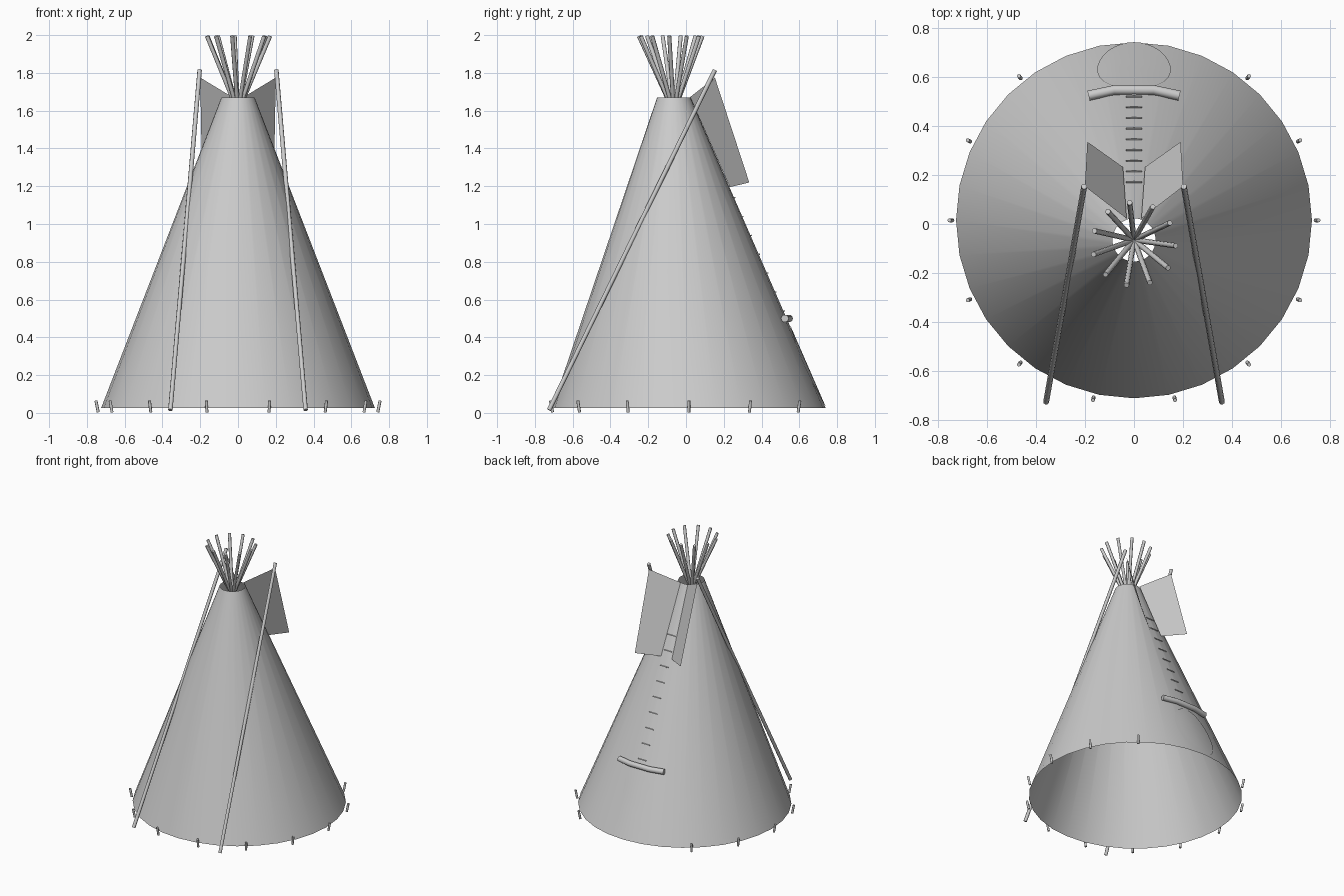
import bpy, bmesh
from math import sin, cos, pi, radians, sqrt
from mathutils import Vector

if "Cube" in bpy.data.objects:
    bpy.data.objects.remove(bpy.data.objects["Cube"])

Z0, Z1 = 0.025, 1.67          # canvas hem and smoke hole heights
R0, R1 = 0.725, 0.088
Y0, Y1 = 0.015, -0.065        # the cone leans a little


def cone_y(x, z, off=0.0):
    """y of the canvas surface on the door side"""
    t = (z - Z0) / (Z1 - Z0)
    r = R0 + (R1 - R0) * t + off
    return Y0 + (Y1 - Y0) * t + sqrt(max(r * r - x * x, 0))


def mesh_obj(name, verts, faces, smooth=False):
    me = bpy.data.meshes.new(name)
    me.from_pydata([tuple(v) for v in verts], [], faces)
    ob = bpy.data.objects.new(name, me)
    bpy.context.collection.objects.link(ob)
    if smooth:
        bpy.ops.object.select_all(action='DESELECT')
        ob.select_set(True)
        bpy.context.view_layer.objects.active = ob
        bpy.ops.object.shade_smooth_by_angle(angle=radians(40))
    return ob


def rod(name, a, b, r, sides=8):
    """capped cylinder between two points"""
    a, b = Vector(a), Vector(b)
    bpy.ops.mesh.primitive_cylinder_add(vertices=sides, radius=r, depth=(b - a).length,
                                        location=(a + b) / 2)
    ob = bpy.context.object
    ob.rotation_mode = 'QUATERNION'
    ob.rotation_quaternion = (b - a).to_track_quat('Z', 'Y')
    ob.name = name
    bpy.ops.object.shade_smooth_by_angle(angle=radians(50))
    return ob


# canvas cone, open at both ends
N = 32
ring = lambda r, y, z: [(r * cos(2 * pi * i / N), y + r * sin(2 * pi * i / N), z) for i in range(N)]
mesh_obj("canvas_cover", ring(R0, Y0, Z0) + ring(R1, Y1, Z1),
         [(i, (i + 1) % N, N + (i + 1) % N, N + i) for i in range(N)], True)

# lodge poles fanning out of the smoke hole
for i in range(11):
    a = radians(96) + 2 * pi * i / 11
    rod("lodge_pole", (0.012 * cos(a), -0.066 + 0.012 * sin(a), 1.62),
        (0.17 * cos(a), -0.082 + 0.17 * sin(a), 1.995), 0.011)

# smoke flaps and their outside poles
for s, side in ((-1, "left"), (1, "right")):
    mesh_obj("smoke_flap_" + side,
             [(s * 0.03, 0.022, 1.672), (s * 0.2, 0.153, 1.775),
              (s * 0.19, 0.335, 1.22), (s * 0.045, 0.232, 1.195)],
             [(0, 1, 2, 3)])
    rod("flap_pole_" + side, (s * 0.358, -0.725, 0.015), (s * 0.203, 0.153, 1.815), 0.012)

# lacing pins down the seam
for i in range(9):
    z = 1.34 - i * 0.1
    y = cone_y(0, z, 0.004)
    rod("lacing_pin", (-0.032, y, z), (0.032, y, z), 0.004, 6)

# oval door patch following the canvas
M, K = 32, 4
verts, faces = [(0, cone_y(0, 0.245, 0.003), 0.245)], []
for k in range(1, K + 1):
    for i in range(M):
        a = 2 * pi * i / M
        x, z = 0.15 * k / K * cos(a), 0.245 + 0.215 * k / K * sin(a)
        verts.append((x, cone_y(x, z, 0.003), z))
for i in range(M):
    j = (i + 1) % M
    faces.append((0, 1 + j, 1 + i))
    for k in range(K - 1):
        p, q = 1 + k * M, 1 + (k + 1) * M
        faces.append((p + i, p + j, q + j, q + i))
mesh_obj("door_patch", verts, faces, True)

# rolled door flap: bent tube above the door
xs = (-0.185, -0.08, 0.08, 0.185)
S = 10
verts, faces = [], []
for x in xs:
    y = 0.546 if abs(x) < 0.1 else 0.523
    skew = 0.0 if abs(x) < 0.1 else -0.005 * (1 if x > 0 else -1)
    for i in range(S):
        a = 2 * pi * i / S
        verts.append((x - skew * cos(a), y + 0.02 * cos(a), 0.5 + 0.02 * sin(a)))
for k in range(len(xs) - 1):
    for i in range(S):
        j = (i + 1) % S
        faces.append((k * S + i, k * S + j, (k + 1) * S + j, (k + 1) * S + i))
faces += [tuple(range(S))[::-1], tuple(range(3 * S, 4 * S))]
mesh_obj("door_roll", verts, faces, True)

# ground pegs, skipping the doorway
for i in range(12):
    a = pi / 2 + 2 * pi / 14 * (i + 1.5)
    c, s = cos(a), sin(a)
    rod("ground_peg", (0.74 * c, Y0 + 0.74 * s, 0.003), (0.752 * c, Y0 + 0.752 * s, 0.065), 0.008)
